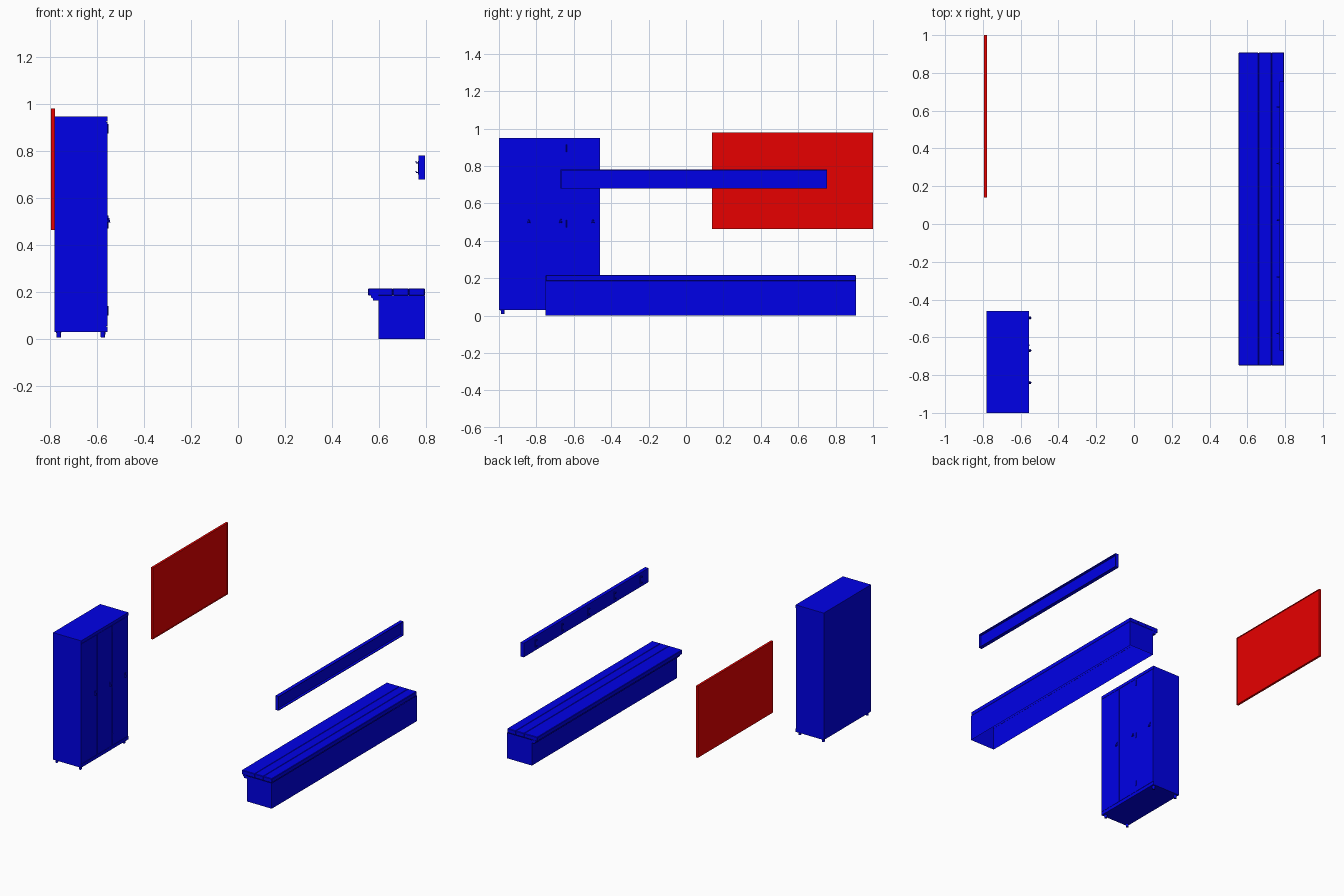
import bpy, bmesh
from mathutils import Vector

if "Cube" in bpy.data.objects:
    bpy.data.objects.remove(bpy.data.objects["Cube"])


def material(name, rgb):
    m = bpy.data.materials.new(name)
    m.diffuse_color = (*rgb, 1)
    m.use_nodes = True
    m.node_tree.nodes["Principled BSDF"].inputs["Base Color"].default_value = m.diffuse_color
    return m


BLUE = material("blue_paint", (0.0, 0.0, 0.8))
RED = material("red_paint", (0.8, 0.0, 0.0))


def finish(name, bm, mat):
    bmesh.ops.recalc_face_normals(bm, faces=bm.faces)
    me = bpy.data.meshes.new(name)
    bm.to_mesh(me)
    bm.free()
    me.materials.append(mat)
    ob = bpy.data.objects.new(name, me)
    bpy.context.collection.objects.link(ob)
    return ob


def box_mesh(x, y, z):
    bm = bmesh.new()
    bmesh.ops.create_cube(bm, size=1)
    for v in bm.verts:
        v.co = Vector([(r[0] + r[1]) / 2 + c * (r[1] - r[0]) for c, r in zip(v.co, (x, y, z))])
    bm.normal_update()
    return bm


def facing(bm, direction):
    return [f for f in bm.faces if f.normal.dot(Vector(direction)) > 0.9]


def box(name, x, y, z, mat=BLUE, bevel=0, recess=None, open_dirs=()):
    bm = box_mesh(x, y, z)
    if recess:
        direction, rim, depth = recess
        faces = facing(bm, direction)
        bmesh.ops.inset_region(bm, faces=faces, thickness=rim)
        inner = bmesh.ops.extrude_face_region(bm, geom=faces)
        bmesh.ops.delete(bm, geom=faces, context='FACES')
        verts = [g for g in inner["geom"] if isinstance(g, bmesh.types.BMVert)]
        bmesh.ops.translate(bm, verts=verts, vec=Vector(direction) * -depth)
    for d in open_dirs:
        bmesh.ops.delete(bm, geom=facing(bm, d), context='FACES')
    ob = finish(name, bm, mat)
    if bevel:
        mod = ob.modifiers.new("edge", 'BEVEL')
        mod.width = bevel
        mod.segments = 1
    return ob


def extrude_profile(name, pts, y0, y1):
    bm = bmesh.new()
    f = bm.faces.new([bm.verts.new((x, y0, z)) for x, z in pts])
    r = bmesh.ops.extrude_face_region(bm, geom=[f])
    bmesh.ops.translate(bm, verts=[g for g in r["geom"] if isinstance(g, bmesh.types.BMVert)],
                        vec=(0, y1 - y0, 0))
    return finish(name, bm, BLUE)


def tube(name, pts, radius):
    cu = bpy.data.curves.new(name, 'CURVE')
    cu.dimensions = '3D'
    cu.bevel_depth = radius
    cu.bevel_resolution = 1
    cu.use_fill_caps = True
    s = cu.splines.new('POLY')
    s.points.add(len(pts) - 1)
    for p, co in zip(s.points, pts):
        p.co = (*co, 1)
    cu.materials.append(BLUE)
    ob = bpy.data.objects.new(name, cu)
    bpy.context.collection.objects.link(ob)


def cone(name, loc, r1, r2, depth, segs=12):
    bm = bmesh.new()
    bmesh.ops.create_cone(bm, cap_ends=True, segments=segs, radius1=r1, radius2=r2, depth=depth)
    bmesh.ops.translate(bm, verts=bm.verts, vec=loc)
    return finish(name, bm, BLUE)


# Cabinet carcass: body, top and bottom rails
CY = (-1.0, -0.46)
box("cabinet_body", (-0.78, -0.561), CY, (0.03, 0.948))
box("cabinet_top_rail", (-0.561, -0.555), CY, (0.926, 0.948))
box("cabinet_bottom_rail", (-0.561, -0.555), CY, (0.03, 0.054))

# Three doors with drop handles
edges = (-1.0, -0.815, -0.645, -0.46)
for i, hy in enumerate((-0.84, -0.67, -0.497)):
    box(f"cabinet_door_{i + 1}", (-0.561, -0.555),
        (edges[i] + 0.0015, edges[i + 1] - 0.0015), (0.056, 0.924))
    box(f"handle_plate_{i + 1}", (-0.555, -0.552), (hy - 0.005, hy + 0.005), (0.512, 0.525))
    cone(f"handle_drop_{i + 1}", (-0.551, hy, 0.505), 0.008, 0.003, 0.02, 8)

# Door hinges
for i, z in enumerate((0.12, 0.49, 0.895)):
    tube(f"hinge_{i + 1}", [(-0.555, -0.641, z - 0.02), (-0.555, -0.641, z + 0.02)], 0.004)

# Cabinet feet
for x in (-0.763, -0.575):
    for y in (-0.98, -0.48):
        cone("cabinet_foot", (x, y, 0.019), 0.009, 0.011, 0.024)

# Red wall board with a thin rim
box("wall_board", (-0.795, -0.779), (0.14, 1.0), (0.463, 0.98), RED, recess=((1, 0, 0), 0.008, 0.004))

# Bench: hollow base open underneath, front moulding and three seat slats
BY = (-0.75, 0.908)
box("bench_base", (0.597, 0.795), BY, (0.0, 0.185), open_dirs=((0, 0, 1), (0, 0, -1)))
extrude_profile("bench_moulding",
                [(0.598, 0.164), (0.574, 0.164), (0.574, 0.172), (0.566, 0.178),
                 (0.566, 0.187), (0.598, 0.187)], *BY)
slats = (0.554, 0.659, 0.727, 0.795)
for i in range(3):
    box(f"seat_slat_{i + 1}", (slats[i], slats[i + 1]), BY, (0.185, 0.216), bevel=0.003)

# Coat rack board, hollow on the wall side
box("rack_board", (0.769, 0.795), (-0.67, 0.755), (0.678, 0.78), recess=((1, 0, 0), 0.006, 0.018))

# Five double hooks facing into the room
for i in range(5):
    y = -0.58 + 0.3 * i
    box(f"hook_plate_{i + 1}", (0.766, 0.769), (y - 0.005, y + 0.005), (0.70, 0.758))
    tube(f"upper_hook_{i + 1}", [(0.768, y, 0.75), (0.759, y, 0.75), (0.757, y, 0.757)], 0.003)
    tube(f"lower_hook_{i + 1}", [(0.768, y, 0.71), (0.76, y, 0.708), (0.757, y, 0.715)], 0.003)
